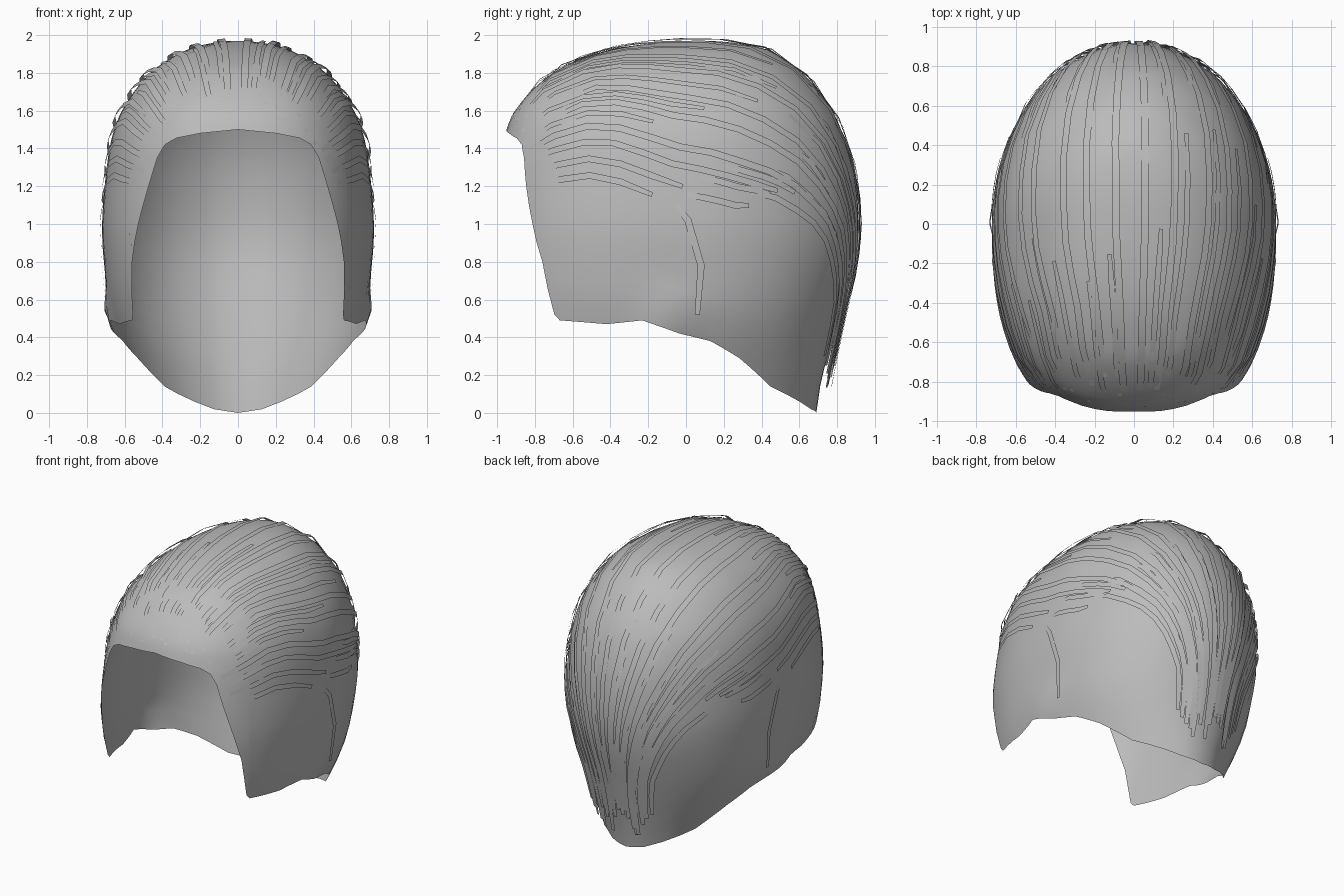
import bpy, bmesh, random
from math import sin, cos, radians, sqrt, exp
from mathutils import Vector
from mathutils.bvhtree import BVHTree

if "Cube" in bpy.data.objects:
    bpy.data.objects.remove(bpy.data.objects["Cube"], do_unlink=True)
random.seed(4)

hair = bpy.data.materials.new("hair grey")
hair.use_nodes = True
hair.diffuse_color = (0.5, 0.5, 0.5, 1)
hair.node_tree.nodes["Principled BSDF"].inputs["Base Color"].default_value = hair.diffuse_color

TOP = 1.97
# Horizontal sections: height, half width, front depth, back depth, centre y
SECTIONS = [(TOP, 0, 0, 0, .08), (1.93, .25, .41, .36, .05), (1.87, .37, .59, .49, .03),
            (1.8, .465, .725, .595, .02), (1.6, .615, .905, .775, 0), (1.45, .67, .965, .84, 0),
            (1.3, .695, 1.0, .885, 0), (1.0, .72, 1.04, .915, 0), (.8, .71, 1.05, .89, 0),
            (.5, .665, 1.03, .80, 0), (.14, .5, 1.0, .71, 0), (0, .42, 1.0, .69, 0)]
# Lower rim: azimuth from the front in degrees, height
RIM = [(0, 1.5), (12, 1.48), (20, 1.455), (24, 1.42), (26.5, 1.35), (29.2, 1.2), (33, 1.0),
       (36.4, .8), (38.6, .52), (40, .49), (56, .47), (71, .49), (87, .42), (102, .38),
       (118, .29), (139, .14), (169, .02), (180, 0)]


def key(z):
    return sqrt(max(TOP - z, 0))


KEYS = [key(row[0]) for row in SECTIONS]


def section(s):
    """Smoothly interpolated section values at key s."""
    last = len(KEYS) - 1
    i = max(j for j in range(last) if KEYS[j] <= s + 1e-9)
    h = KEYS[i + 1] - KEYS[i]
    t = min((s - KEYS[i]) / h, 1)

    def slope(j, c):
        a, b = max(j - 1, 0), min(j + 1, last)
        return (SECTIONS[b][c] - SECTIONS[a][c]) / (KEYS[b] - KEYS[a])
    return [SECTIONS[i][c] * (1 + 2 * t) * (1 - t) ** 2 + SECTIONS[i + 1][c] * t * t * (3 - 2 * t)
            + h * (slope(i, c) * t * (1 - t) ** 2 - slope(i + 1, c) * t * t * (1 - t))
            for c in range(1, 5)]


def shell_point(deg, s):
    w, front, back, cy = section(s)
    z = TOP - s * s
    sx, cx = sin(radians(deg)), cos(radians(deg))
    depth, n = (front, 2.5) if cx > 0 else (back, 2.0)
    r = (abs(sx / w) ** n + abs(cx / depth) ** n) ** (-1 / n)
    # Slight flare of the rim over the ears
    r += .04 * exp(-((min(deg, 360 - deg) - 82) / 13) ** 2 - ((z - .5) / .1) ** 2)
    return Vector((r * sx, cy - r * cx, z))


def finish(bm, name, angle):
    mesh = bpy.data.meshes.new(name)
    bm.to_mesh(mesh)
    obj = bpy.data.objects.new(name, mesh)
    bpy.context.collection.objects.link(obj)
    mesh.materials.append(hair)
    bpy.ops.object.select_all(action="DESELECT")
    obj.select_set(True)
    bpy.context.view_layer.objects.active = obj
    bpy.ops.object.shade_smooth_by_angle(angle=radians(angle))


# Hair shell: columns running from the rim up to the crown
half = []
for (a0, z0), (a1, z1) in zip(RIM, RIM[1:]):
    parts = 3 if a1 - a0 > 10 else 2
    half += [(a0 + (a1 - a0) * k / parts, z0 + (z1 - z0) * k / parts) for k in range(parts)]
columns = half + [(180, 0)] + [(360 - a, z) for a, z in reversed(half[1:])]
ROWS = 26
shell = bmesh.new()
crown = shell.verts.new((0, .08, TOP))
grid = [[shell.verts.new(shell_point(a, key(z) * (1 - r / ROWS))) for r in range(ROWS)]
        for a, z in columns]
for i, col in enumerate(grid):
    nxt = grid[(i + 1) % len(grid)]
    for r in range(ROWS - 1):
        shell.faces.new((col[r], nxt[r], nxt[r + 1], col[r + 1]))
    shell.faces.new((col[-1], nxt[-1], crown))
shell.normal_update()
tree = BVHTree.FromBMesh(shell)
finish(shell, "hair_shell", 60)
shell.free()

# Combing guide, hairline to nape: origin y, origin z, backward pitch, sideways spread
GUIDE = [(-.74, 1.15, -26, 1), (-.45, 1.12, 0, .95), (-.05, 1.0, 0, 1), (.2, .9, 20, .95),
         (.3, .85, 55, .8), (.3, .85, 90, .58), (.3, .85, 120, .38), (.3, .8, 149, .24)]
SIDE = Vector((1, 0, 0))
strands = bmesh.new()


def ribbon(points, width):
    """Flat strip through (position, normal) pairs, narrowing a little at the ends."""
    pairs = []
    for i, (p, n) in enumerate(points):
        along = points[min(i + 1, len(points) - 1)][0] - points[max(i - 1, 0)][0]
        taper = .7 if i in (0, len(points) - 1) else 1
        across = along.cross(n).normalized() * width * taper / 2
        pairs.append((strands.verts.new(p - across), strands.verts.new(p + across)))
    for (a, b), (c, d) in zip(pairs, pairs[1:]):
        strands.faces.new((a, b, d, c))


def combed_strand(roll, start, end, width, lift):
    """Ribbon along the guide between two fractions of its length."""
    steps = max(4, round((end - start) * 18))
    points = []
    for k in range(steps + 1):
        f = (start + (end - start) * k / steps) * (len(GUIDE) - 1)
        i = min(int(f), len(GUIDE) - 2)
        y, z, pitch, spread = (a + (b - a) * (f - i) for a, b in zip(GUIDE[i], GUIDE[i + 1]))
        turn, tilt = radians(roll * spread), radians(pitch)
        ray = Vector((sin(turn), sin(tilt) * cos(turn), cos(tilt) * cos(turn)))
        hit, normal, _, _ = tree.ray_cast(Vector((0, y, z)), ray)
        if hit:
            if normal.dot(ray) < 0:
                normal = -normal
            rise = .002 if k == 0 else lift + .02 * max(0, f - 5)
            points.append((hit + normal * rise, normal))
    if len(points) > 2:
        ribbon(points, width)


for side in (1, -1):
    # Long strands from the top of the forehead to the nape
    for roll in range(4, 62, 9):
        combed_strand(side * (roll + random.uniform(-1.5, 1.5)), random.uniform(.0, .1),
                      random.uniform(.94, 1), .038, random.uniform(.015, .024))
    # Shorter strands along the hairline, laid between the long ones
    for roll in range(8, 60, 9):
        combed_strand(side * (roll + random.uniform(-1.5, 1.5)), random.uniform(.0, .03),
                      random.uniform(.15, .45), .03, .013)
    # Back strands gathering from the crown to the nape
    for roll in range(9, 70, 12):
        combed_strand(side * (roll + random.uniform(-2, 2)), random.uniform(.4, .55),
                      random.uniform(.92, 1), .035, .014)
    # Strands sweeping back from the temples
    for roll, end in ((66, .5), (74, .3), (82, .24)):
        combed_strand(side * roll, 0, end, .035, .012)
    # Strands over the sides of the crown
    for roll, start in ((62, .38), (69, .34), (77, .31)):
        combed_strand(side * roll, start, start + .15, .035, .012)
    # Lock in front of the ear, flicking outward at its tip
    points = []
    for y, z, lift in ((-.05, 1.1, .003), (.01, 1.02, .012), (.08, .78, .014), (.06, .52, .015)):
        hit = tree.ray_cast(Vector((0, y, z)), SIDE * side)[0]
        points.append((hit + SIDE * side * lift, SIDE * side))
    ribbon(points, .038)
finish(strands, "hair_strands", 40)
strands.free()
